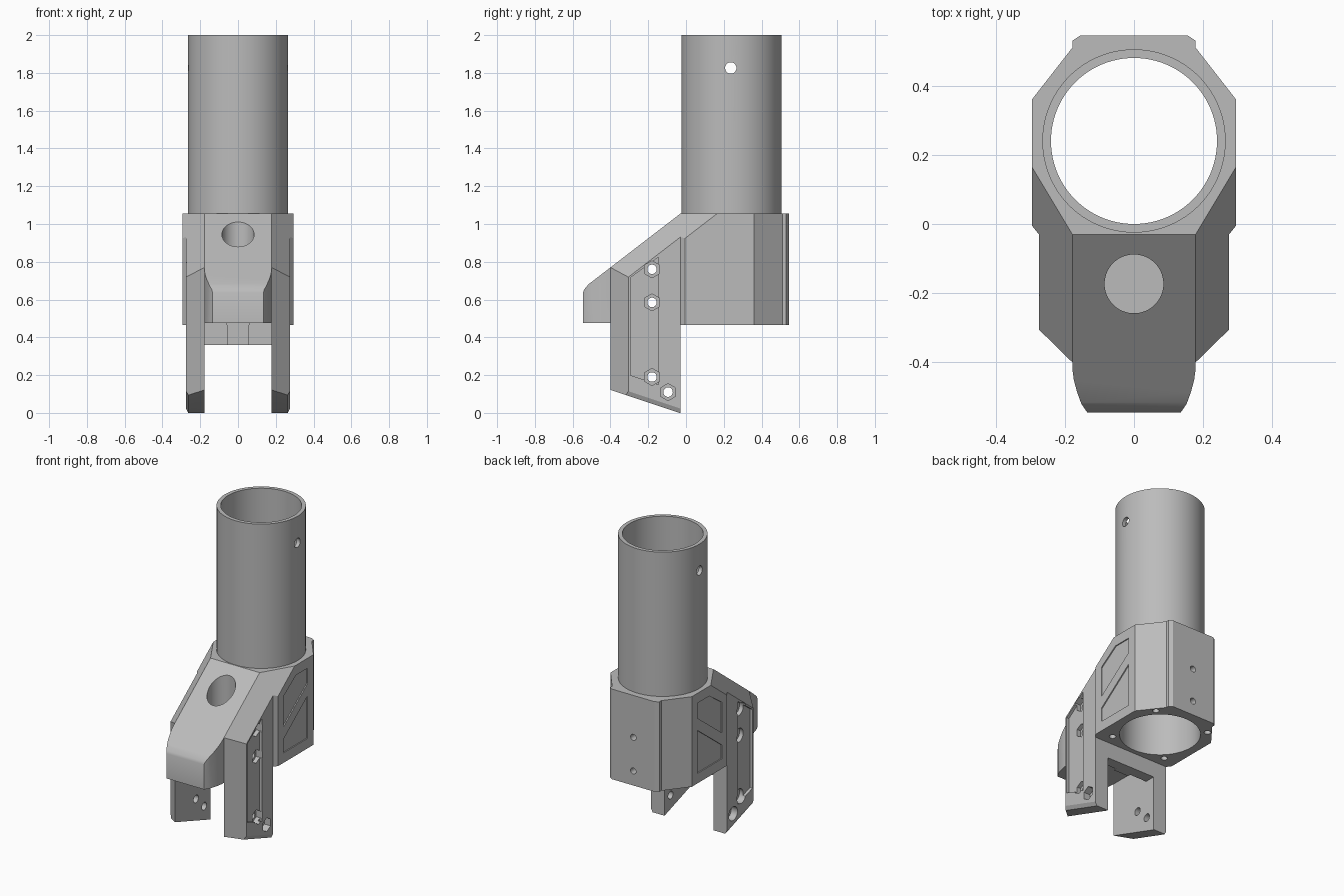
import bpy, bmesh, math
from mathutils import Vector

if "Cube" in bpy.data.objects:
    bpy.data.objects.remove(bpy.data.objects["Cube"], do_unlink=True)

grey = bpy.data.materials.new("plain_grey")
grey.use_nodes = True
grey.diffuse_color = (0.5, 0.5, 0.5, 1)
grey.node_tree.nodes["Principled BSDF"].inputs["Base Color"].default_value = (0.5, 0.5, 0.5, 1)

BORE_Y, TOP, FLOOR = 0.24, 1.055, 0.465
SLOPE = 0.77
PLACE = {"x": lambda p, d: (d, p[0], p[1]),
         "y": lambda p, d: (p[0], d, p[1]),
         "z": lambda p, d: (p[0], p[1], d)}


def circle(cx, cy, r, n=32):
    """Points of a regular polygon with a corner at the top."""
    return [(cx + r * math.sin(2 * math.pi * i / n), cy + r * math.cos(2 * math.pi * i / n))
            for i in range(n)]


def prism(name, outline, start, end, axis="z", cuts=()):
    """Extrude an outline along an axis, then slice it with (point, outward normal) planes."""
    bm = bmesh.new()
    a, b = ([bm.verts.new(PLACE[axis](p, d)) for p in outline] for d in (start, end))
    bm.faces.new(a)
    bm.faces.new(b)
    for i in range(len(a)):
        j = (i + 1) % len(a)
        bm.faces.new((a[i], a[j], b[j], b[i]))
    for point, normal in cuts:
        bmesh.ops.bisect_plane(bm, geom=bm.verts[:] + bm.edges[:] + bm.faces[:], dist=1e-5,
                               plane_co=Vector(point), plane_no=Vector(normal).normalized(),
                               clear_outer=True)
        bmesh.ops.holes_fill(bm, edges=[e for e in bm.edges if e.is_boundary], sides=0)
    bmesh.ops.recalc_face_normals(bm, faces=bm.faces[:])
    mesh = bpy.data.meshes.new(name)
    bm.to_mesh(mesh)
    bm.free()
    mesh.materials.append(grey)
    obj = bpy.data.objects.new(name, mesh)
    bpy.context.collection.objects.link(obj)
    return obj


def carve(obj, outline, start, end, axis):
    """Cut an extruded outline out of an object."""
    cutter = prism("cutter", outline, start, end, axis)
    cutter.hide_render = True
    mod = obj.modifiers.new("cut", "BOOLEAN")
    mod.operation, mod.solver, mod.object = "DIFFERENCE", "EXACT", cutter
    with bpy.context.temp_override(object=obj, active_object=obj):
        bpy.ops.object.modifier_apply(modifier=mod.name)
    bpy.data.objects.remove(cutter, do_unlink=True)


def chamfer(s):
    """Sloped side plane shared by body and arms."""
    return ((s * 0.178, -0.03, TOP), (s * 1.283, -SLOPE, 1))


ramp = ((0, -0.03, TOP), (0, -SLOPE, 1))

# Tube with a cross pin hole
tube = prism("tube", circle(0, BORE_Y, 0.265, 96), TOP, 2)
carve(tube, circle(0, BORE_Y, 0.24, 96), 0.9, 2.1, "z")
carve(tube, circle(0.237, 1.826, 0.03), -0.4, 0.4, "x")

# Faceted clamp body
half = [(0.275, -0.03), (0.295, -0.005), (0.295, 0.36), (0.178, 0.51), (0.178, 0.53), (0.155, 0.545)]
body = prism("body", half + [(-x, y) for x, y in reversed(half)], FLOOR, TOP,
             cuts=[ramp, chamfer(1), chamfer(-1)])
carve(body, circle(0, BORE_Y, 0.24, 96), 0.3, 1.2, "z")
upper_pocket = [(0.05, 0.70), (0.3, 0.89), (0.3, 0.99), (0.18, 0.99), (0.05, 0.9)]
lower_pocket = [(0.05, 0.53), (0.3, 0.53), (0.3, 0.81), (0.05, 0.62)]
for s in (1, -1):
    for pocket in (upper_pocket, lower_pocket):
        carve(body, pocket, s * 0.288, s * 0.35, "x")
    for y in (0.04, 0.44):
        carve(body, circle(s * 0.2, y, 0.02), 0.4, 0.57, "z")
for z in (0.56, 0.78):
    carve(body, circle(0, z, 0.02), 0.42, 0.6, "y")

# Sloped nose with rounded front and a vertical socket
side = [(0.178, -0.03), (0.178, -0.42), (0.174, -0.45), (0.165, -0.485), (0.152, -0.52), (0.135, -0.545)]
lip = [((0, -0.525, 0.67), (0, -1.2, 1)), ((0, -0.538, 0.655), (0, -2.5, 1))]
nose = prism("nose", side + [(-x, y) for x, y in reversed(side)], 0.475, 1.2, cuts=[ramp] + lip)
carve(nose, circle(0, -0.173, 0.085, 64), 0.52, 1.3, "z")

# Side arms with recess, bolt holes, and hex or round seats
bolts = [(-0.18, 0.76), (-0.18, 0.585), (-0.18, 0.19), (-0.095, 0.11)]
arm_top = [(0.178, -0.03), (0.275, -0.03), (0.275, -0.305), (0.178, -0.4)]
recess = [(-0.295, 0.2), (-0.295, 0.715), (-0.145, 0.825), (-0.145, 0.15)]
for s, label, sides in ((1, "left_arm", 6), (-1, "right_arm", 32)):
    arm = prism(label, [(s * x, y) for x, y in arm_top], 0, 1.2,
                cuts=[chamfer(s), ((0, -0.035, 0), (0, -0.333, -1)),
                      ((s * 0.2625, -0.035, 0), (s, -0.167, -0.5))])
    carve(arm, recess, s * 0.257, s * 0.35, "x")
    for y, z in bolts:
        carve(arm, circle(y, z, 0.045, sides), s * 0.23, s * 0.35, "x")
        carve(arm, circle(y, z, 0.025), s * 0.1, s * 0.35, "x")
for y, z in bolts[:2]:
    carve(nose, circle(y, z, 0.025), -0.3, 0.3, "x")

# Cross wall and its centre rib under the nose
wall = [(-0.1, 0.36), (-0.03, 0.36), (-0.03, 0.475), (-0.1, 0.475)]
prism("cross_wall", wall, -0.178, 0.178, "x")
rib = [(-0.055, 0.36), (0.055, 0.36), (0.055, 0.455), (0.065, 0.475), (-0.065, 0.475), (-0.055, 0.455)]
prism("centre_rib", rib, -0.12, -0.1, "y")

# Smooth the curved walls, keep edges sharp
bpy.ops.object.select_all(action="DESELECT")
for obj in bpy.context.collection.objects:
    if obj.type == "MESH" and grey.name in obj.data.materials:
        obj.select_set(True)
        bpy.context.view_layer.objects.active = obj
bpy.ops.object.shade_smooth_by_angle(angle=math.radians(25))
